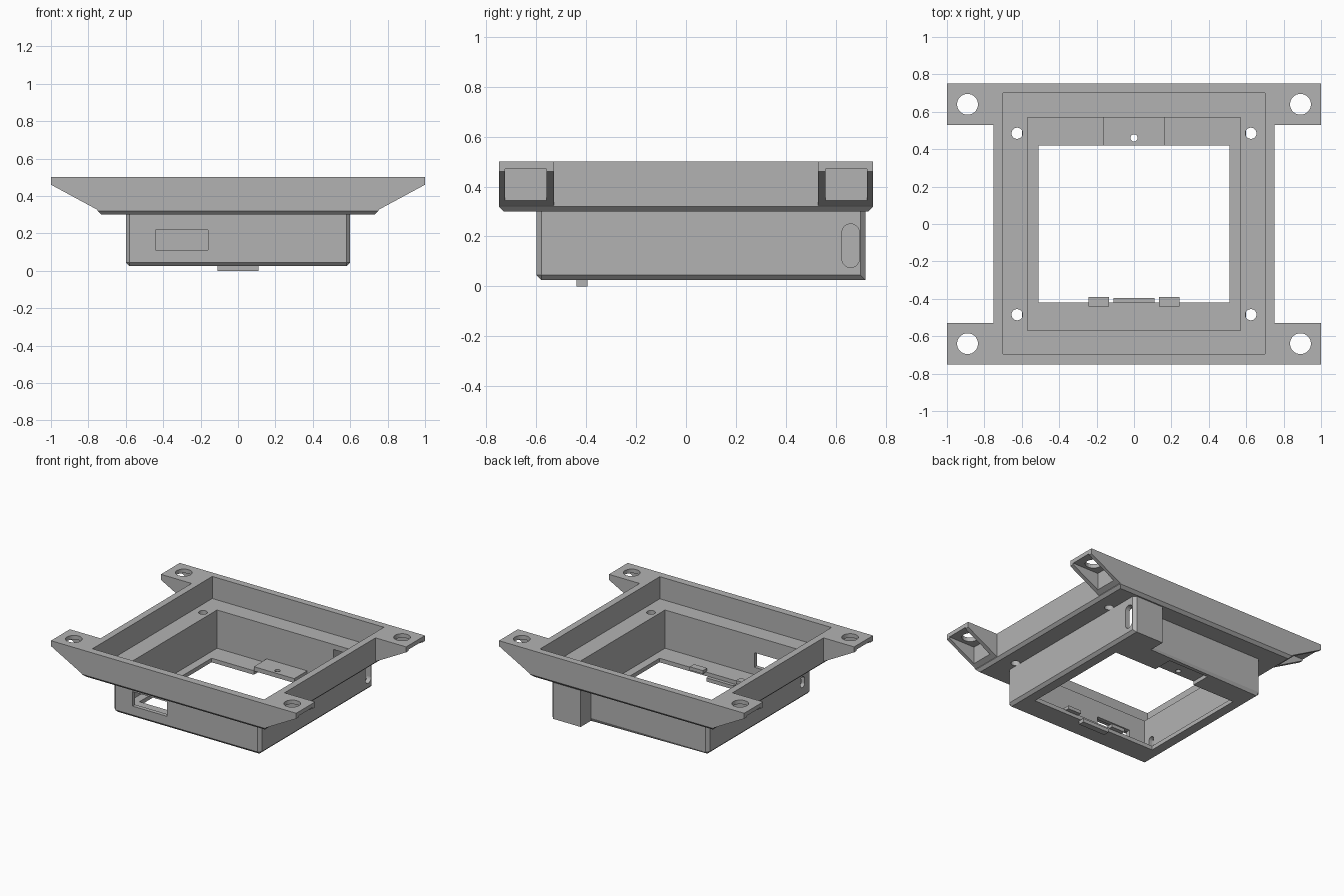
import bpy, bmesh, math

if "Cube" in bpy.data.objects:
    bpy.data.objects.remove(bpy.data.objects["Cube"], do_unlink=True)

grey = bpy.data.materials.new("plain grey")
grey.use_nodes = True
grey.diffuse_color = (0.45, 0.45, 0.45, 1)
grey.node_tree.nodes["Principled BSDF"].inputs["Base Color"].default_value = (0.45, 0.45, 0.45, 1)


def prism(name, pts, axis, lo, hi, bevel_rule=None, bevel=0.02):
    """Extrude a 2D outline along an axis, optionally chamfering chosen edges."""
    place = {"x": lambda a, b, d: (d, a, b),
             "y": lambda a, b, d: (a, d, b),
             "z": lambda a, b, d: (a, b, d)}[axis]
    bm = bmesh.new()
    low = [bm.verts.new(place(a, b, lo)) for a, b in pts]
    high = [bm.verts.new(place(a, b, hi)) for a, b in pts]
    bm.faces.new(low)
    bm.faces.new(high)
    n = len(pts)
    for i in range(n):
        j = (i + 1) % n
        bm.faces.new((low[i], low[j], high[j], high[i]))
    bmesh.ops.recalc_face_normals(bm, faces=bm.faces)
    if bevel_rule:
        edges = [e for e in bm.edges if bevel_rule(*e.verts)]
        bmesh.ops.bevel(bm, geom=edges, offset=bevel, segments=1, affect="EDGES")
    mesh = bpy.data.meshes.new(name)
    bm.to_mesh(mesh)
    bm.free()
    mesh.materials.append(grey)
    ob = bpy.data.objects.new(name, mesh)
    bpy.context.collection.objects.link(ob)
    return ob


def box(name, x, y, z, **kw):
    pts = [(x[0], y[0]), (x[1], y[0]), (x[1], y[1]), (x[0], y[1])]
    return prism(name, pts, "z", z[0], z[1], **kw)


def stadium(cx, cy, w, h, n=24):
    """Upright rounded slot; a circle when w equals h."""
    r, lift = w / 2, (h - w) / 2
    pts = []
    for i in range(n):
        a = 2 * math.pi * (i + 0.5) / n
        s = math.sin(a)
        pts.append((cx + r * math.cos(a), cy + r * s + math.copysign(lift, s)))
    return pts


def hole(cx, cy, r):
    return prism("cutter", stadium(cx, cy, 2 * r, 2 * r), "z", -0.1, 0.7)


def cut(ob, *cutters):
    """Subtract the cutters one by one, then delete them."""
    for c in cutters:
        mod = ob.modifiers.new("cut", "BOOLEAN")
        mod.operation = "DIFFERENCE"
        mod.solver = "EXACT"
        mod.object = c
        bpy.context.view_layer.objects.active = ob
        bpy.ops.object.modifier_apply(modifier=mod.name)
        bpy.data.objects.remove(c, do_unlink=True)


def cutbox(x, y, z):
    return box("cutter", x, y, z)


# Upper frame: shallow square tray with a chamfered underside
S = 0.75
frame = box("upper_frame", (-S, S), (-S, S), (0.30, 0.50),
            bevel_rule=lambda a, b: max(a.co.z, b.co.z) < 0.31)
cut(frame,
    cutbox((-0.70, 0.70), (-0.695, 0.70), (0.337, 0.7)),
    cutbox((-0.57, 0.57), (-0.57, 0.57), (0.1, 0.7)),
    *[hole(sx * 0.625, sy * 0.485, 0.03) for sx in (-1, 1) for sy in (-1, 1)])

# Mounting lugs: sloped brackets, hollow underneath, with a screw hole
for sx, side in ((1, "left"), (-1, "right")):
    for sy, end in ((1, "back"), (-1, "front")):
        profile = [(sx * 0.75, 0.5), (sx, 0.5), (sx, 0.46), (sx * 0.75, 0.325)]
        lug = prism(f"{end}_{side}_lug", profile, "y", *sorted((sy * 0.53, sy * 0.75)))
        cut(lug,
            cutbox(sorted((sx * 0.785, sx * 1.1)), sorted((sy * 0.56, sy * 0.725)), (0.2, 0.47)),
            hole(sx * 0.89, sy * 0.64, 0.056))


# Lower housing with a cable compartment on the back left corner
def housing_edges(a, b):
    if a.co.y > 0.65 and b.co.y > 0.65 and abs(a.co.z - b.co.z) < 0.01:
        return False
    inner_corner = abs(a.co.x - 0.355) < 0.01 and abs(b.co.x - 0.355) < 0.01
    return max(a.co.z, b.co.z) < 0.03 and not inner_corner or (
        abs(a.co.z - b.co.z) > 0.1 and not inner_corner)


outline = [(-0.6, -0.6), (0.6, -0.6), (0.6, 0.72), (0.355, 0.72), (0.355, 0.6), (-0.6, 0.6)]
housing = prism("lower_housing", outline, "z", 0.025, 0.30, bevel_rule=housing_edges)
cut(housing,
    cutbox((-0.57, 0.57), (-0.57, 0.57), (0.055, 0.5)),
    cutbox((-0.51, 0.51), (-0.42, 0.42), (-0.1, 0.2)),
    # cable compartment
    cutbox((0.38, 0.565), (0.5, 0.698), (0.06, 0.5)),
    # front window
    cutbox((-0.44, -0.16), (-0.7, -0.5), (0.11, 0.217)),
    # opening below the raised bridge
    cutbox((-0.165, 0.165), (0.3, 0.565), (-0.1, 0.2)),
    # side slots
    prism("cutter", stadium(0.66, 0.163, 0.07, 0.175), "x", 0.5, 0.7),
    prism("cutter", stadium(-0.50, 0.145, 0.05, 0.08), "x", -0.7, -0.5))

# Raised bridge on the back of the floor
bridge = box("back_bridge", (-0.165, 0.165), (0.42, 0.57), (0.053, 0.085))
cut(bridge, hole(0, 0.46, 0.019))

# Retaining clips on the front edge of the opening
for s, side in ((1, "left"), (-1, "right")):
    box(f"{side}_clip", sorted((s * 0.135, s * 0.243)), (-0.44, -0.39), (0.05, 0.075))
box("lower_tab", (-0.11, 0.11), (-0.44, -0.395), (0.0, 0.027))
